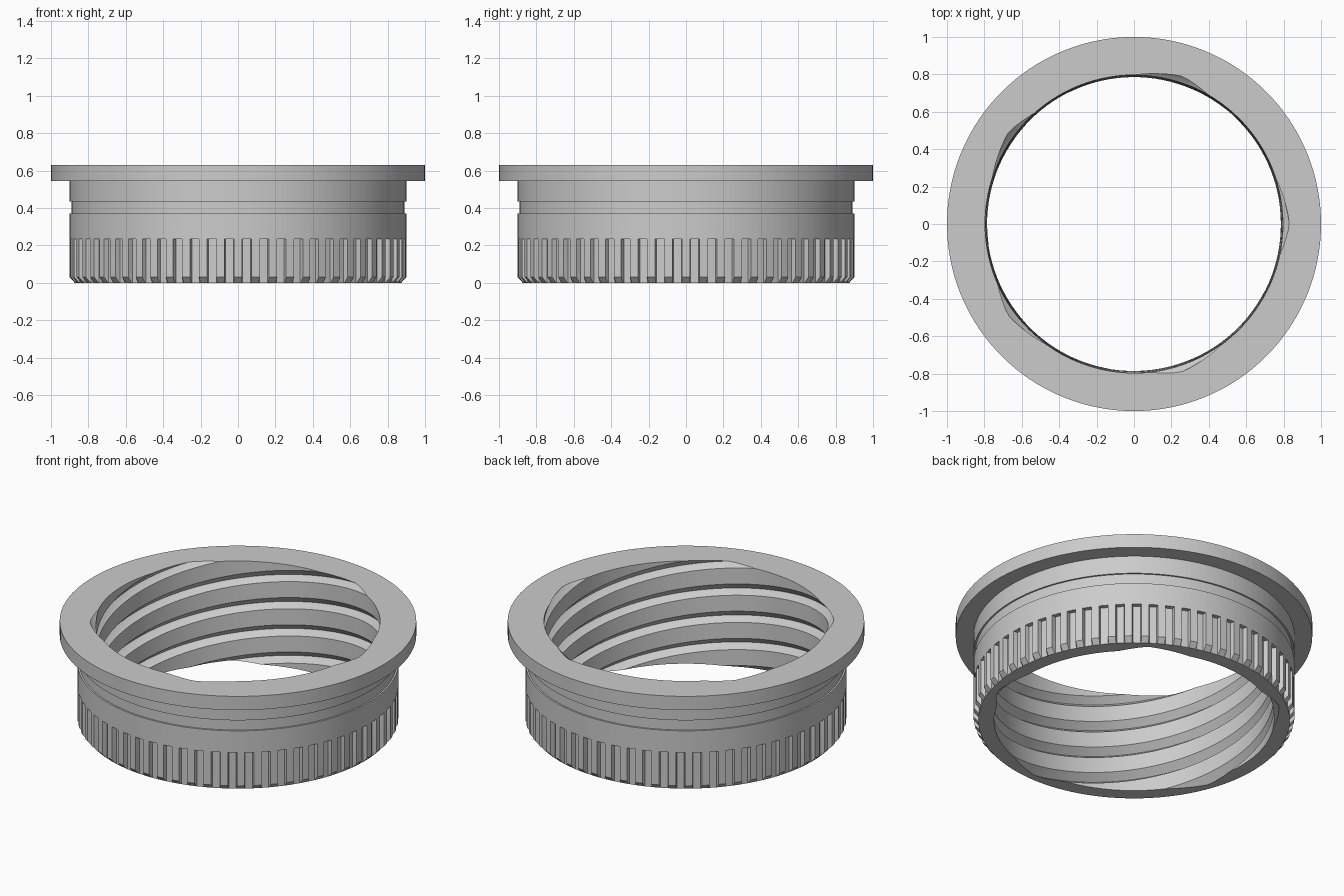
import bpy, bmesh
from math import radians, pi, sin, cos

cube = bpy.data.objects.get("Cube")
if cube:
    bpy.data.objects.remove(cube, do_unlink=True)

TOP = 0.63
STARTS = 5
PITCH = 0.167
LEAD = STARTS * PITCH
COLS = 120

bm = bmesh.new()


def point(r, a, z):
    return bm.verts.new((r * cos(a), r * sin(a), z))


# Bore with a five-start helical groove: (height offset, depth fraction)
groove = [(-0.029, 0), (-0.007, 0.85), (0, 1), (0.04, 0)]
rows = [(TOP + PITCH * n + dz, d) for n in range(-11, 13) for dz, d in groove]
columns = []
for j in range(COLS):
    a = 2 * pi * j / COLS
    col = []
    for base, depth in rows:
        z = base - LEAD * j / COLS
        land = 0.785 + 0.012 * min(max(z / TOP, 0), 1)
        col.append(point(land + (0.83 - land) * depth, a + radians(0.5), z))
    columns.append(col)
for j in range(COLS):
    # The last column joins the first one, one lead further down
    shift = STARTS * len(groove) if j == COLS - 1 else 0
    here, there = columns[j], columns[(j + 1) % COLS]
    for m in range(shift, len(rows) - 1):
        bm.faces.new((here[m], there[m - shift], there[m + 1 - shift], here[m + 1]))

# Trim the bore to the two end planes
for z, direction in ((0, -1), (TOP, 1)):
    bmesh.ops.bisect_plane(bm, geom=bm.verts[:] + bm.edges[:] + bm.faces[:],
                           dist=1e-6, plane_co=(0, 0, z),
                           plane_no=(0, 0, direction), clear_outer=True)

# Outer wall: (height, rib radius, slot radius)
wall = [(0, 0.873, 0.873), (0.03, 0.9, 0.873), (0.235, 0.9, 0.873),
        (0.235, 0.9, 0.9), (0.37, 0.9, 0.9), (0.37, 0.89, 0.89),
        (0.435, 0.89, 0.89), (0.435, 0.9, 0.9), (0.545, 0.9, 0.9),
        (0.545, 1, 1), (TOP, 1, 1)]
RIBS = 60
steps = [(-1.65, False), (-1.35, True), (1.35, True), (1.65, False)]
outer = []
for i in range(RIBS):
    for offset, in_slot in steps:
        a = radians((i + 0.5) * 360 / RIBS + offset)
        outer.append([point(slot if in_slot else rib, a, z) for z, rib, slot in wall])
outer_faces = []
for i, col in enumerate(outer):
    nxt = outer[(i + 1) % len(outer)]
    for k in range(len(wall) - 1):
        outer_faces.append(bm.faces.new((col[k], nxt[k], nxt[k + 1], col[k + 1])))
bmesh.ops.remove_doubles(bm, verts=[v for col in outer for v in col], dist=1e-5)

# Flat end rings between bore and outer wall
for z in (0, TOP):
    rim = [e for e in bm.edges if e.is_boundary
           and all(abs(v.co.z - z) < 1e-4 for v in e.verts)]
    bmesh.ops.triangle_fill(bm, edges=rim, use_beauty=True, normal=(0, 0, 1))
bmesh.ops.recalc_face_normals(bm, faces=bm.faces[:])

mesh = bpy.data.meshes.new("threaded_collar")
bm.to_mesh(mesh)
bm.free()
collar = bpy.data.objects.new("threaded_collar", mesh)
bpy.context.collection.objects.link(collar)

# Plain grey finish
grey = bpy.data.materials.new("plain_grey")
grey.use_nodes = True
colour = (0.6, 0.6, 0.6, 1)
grey.diffuse_color = colour
grey.node_tree.nodes["Principled BSDF"].inputs["Base Color"].default_value = colour
mesh.materials.append(grey)

bpy.ops.object.select_all(action='DESELECT')
collar.select_set(True)
bpy.context.view_layer.objects.active = collar
bpy.ops.object.shade_smooth_by_angle(angle=radians(25))
